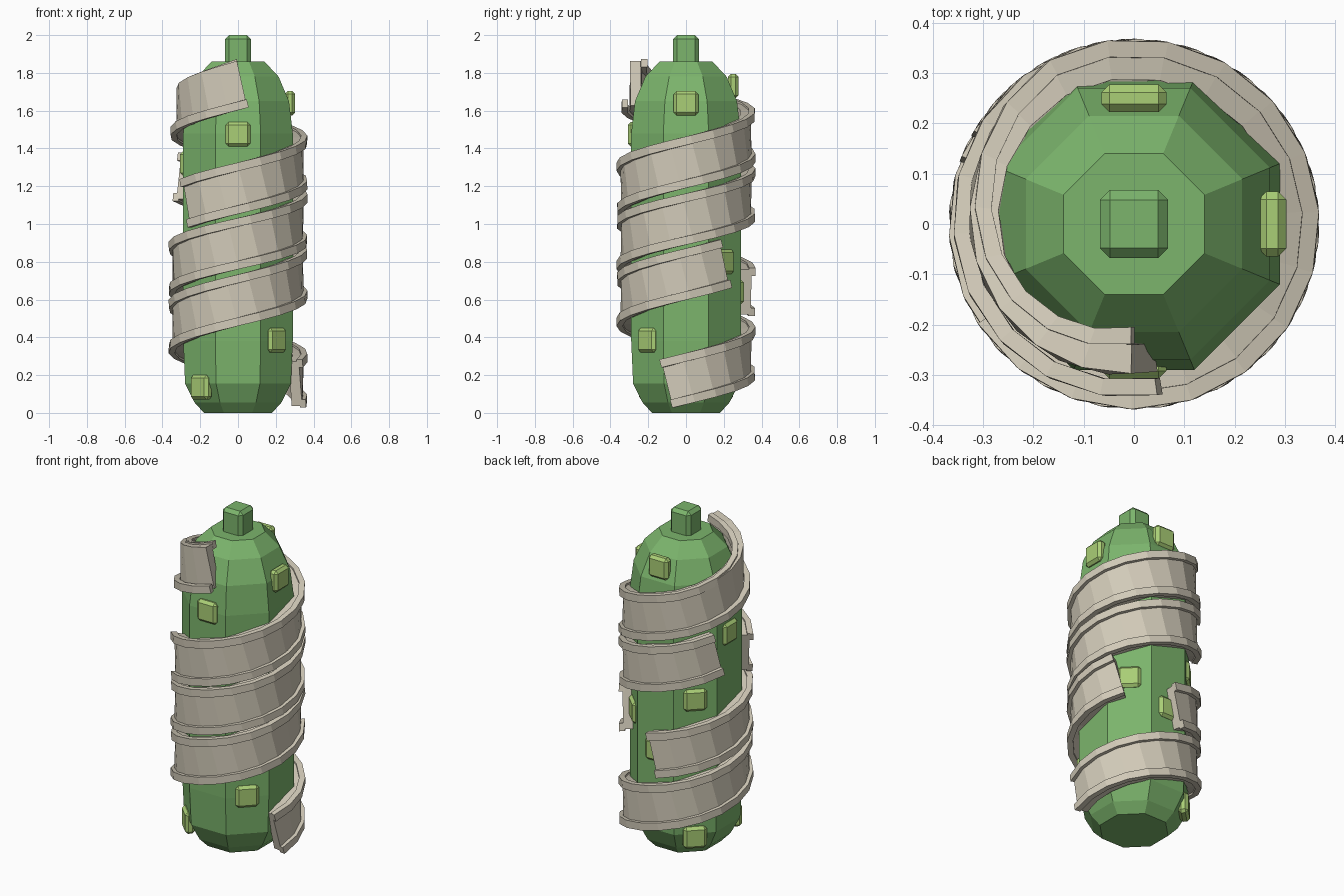
import bpy, bmesh, math

if "Cube" in bpy.data.objects:
    bpy.data.objects.remove(bpy.data.objects["Cube"])

def material(name, rgb):
    m = bpy.data.materials.new(name)
    m.diffuse_color = (*rgb, 1)
    m.use_nodes = True
    m.node_tree.nodes["Principled BSDF"].inputs["Base Color"].default_value = m.diffuse_color
    return m

GREEN = material("body_green", (0.20, 0.46, 0.15))
LIME = material("patch_lime", (0.40, 0.62, 0.18))
CLOTH = material("cloth", (0.64, 0.59, 0.48))

def make_object(name, bm, mat):
    bmesh.ops.recalc_face_normals(bm, faces=bm.faces)
    me = bpy.data.meshes.new(name)
    bm.to_mesh(me)
    bm.free()
    me.materials.append(mat)
    ob = bpy.data.objects.new(name, me)
    bpy.context.collection.objects.link(ob)
    return ob

def loft(bm, rings, closed=True):
    """Skin a list of equal-length point loops and cap both ends."""
    vs = [[bm.verts.new(p) for p in ring] for ring in rings]
    n = len(vs[0])
    for a, b in zip(vs, vs[1:]):
        for i in range(n):
            bm.faces.new((a[i], a[(i + 1) % n], b[(i + 1) % n], b[i]))
    bm.faces.new(vs[0])
    bm.faces.new(vs[-1])

def block(name, size, loc, turn, mat, bevel):
    bm = bmesh.new()
    bmesh.ops.create_cube(bm, size=1)
    bmesh.ops.scale(bm, vec=size, verts=bm.verts)
    bmesh.ops.bevel(bm, geom=bm.edges[:], offset=bevel, segments=1, affect='EDGES')
    ob = make_object(name, bm, mat)
    ob.location = loc
    ob.rotation_euler.z = turn
    return ob

# Eight-sided capsule body (profile radii measured to the flats)
profile = [(0.18, 0), (0.23, 0.055), (0.28, 0.155), (0.29, 0.38), (0.29, 1.48),
           (0.27, 1.65), (0.215, 1.78), (0.14, 1.86)]
bm = bmesh.new()
loft(bm, [[(r / math.cos(math.pi / 8) * math.cos((i + .5) * math.pi / 4),
            r / math.cos(math.pi / 8) * math.sin((i + .5) * math.pi / 4), z)
           for i in range(8)] for r, z in profile])
make_object("body", bm, GREEN)

# Stem on top
block("stem", (0.136, 0.136, 0.17), (0, 0, 1.915), 0, GREEN, 0.02)

# Raised patches: angle in degrees, height, distance from the axis
patches = [(270, 1.475, .28), (0, 1.64, .275), (90, 1.73, .25), (180, 1.32, .28),
           (135, .965, .28), (45, .80, .28), (90, .64, .28), (315, .385, .28),
           (225, .135, .275), (135, .135, .275)]
for i, (deg, z, r) in enumerate(patches):
    a = math.radians(deg)
    block(f"patch_{i + 1}", (0.055, 0.13, 0.13),
          (r * math.cos(a), r * math.sin(a), z), a, LIME, 0.016)

# Spiral cloth wraps: a wide strip with a raised hem along each edge
def wrap(name, start, end, z0, z1, taper_from=None):
    slope = math.atan((z1 - z0) / (math.radians(end - start) * 0.34))
    n = round((end - start) / 19)
    # inner radius, outer radius, lower edge, upper edge, inward shift at a tapered end
    parts = {"strip": (.29, .347, -.122, .122, .05),
             "lower_hem": (.335, .368, -.132, -.088, .025),
             "upper_hem": (.335, .368, .088, .132, .13)}
    for part, (ri, ro, lo, hi, shift) in parts.items():
        bm = bmesh.new()
        rings = []
        for k in range(n + 1):
            deg = start + (end - start) * k / n
            t = 0 if taper_from is None else max(0, (deg - taper_from) / (end - taper_from))
            z = z0 + (z1 - z0) * k / n
            ring = []
            for r, h in ((ri, lo), (ro, lo), (ro, hi), (ri, hi)):
                a = math.radians(deg) - h * math.sin(slope) / 0.34
                rr = r - shift * t
                ring.append((rr * math.cos(a), rr * math.sin(a), z + h * math.cos(slope)))
            rings.append(ring)
        loft(bm, rings)
        make_object(f"{name}_{part}", bm, CLOTH)

wrap("low_wrap", -17, 396, 0.155, 0.79)
wrap("middle_wrap", 93, 515, 0.64, 1.25)
wrap("high_wrap", 218, 634, 1.11, 1.745, taper_from=480)
